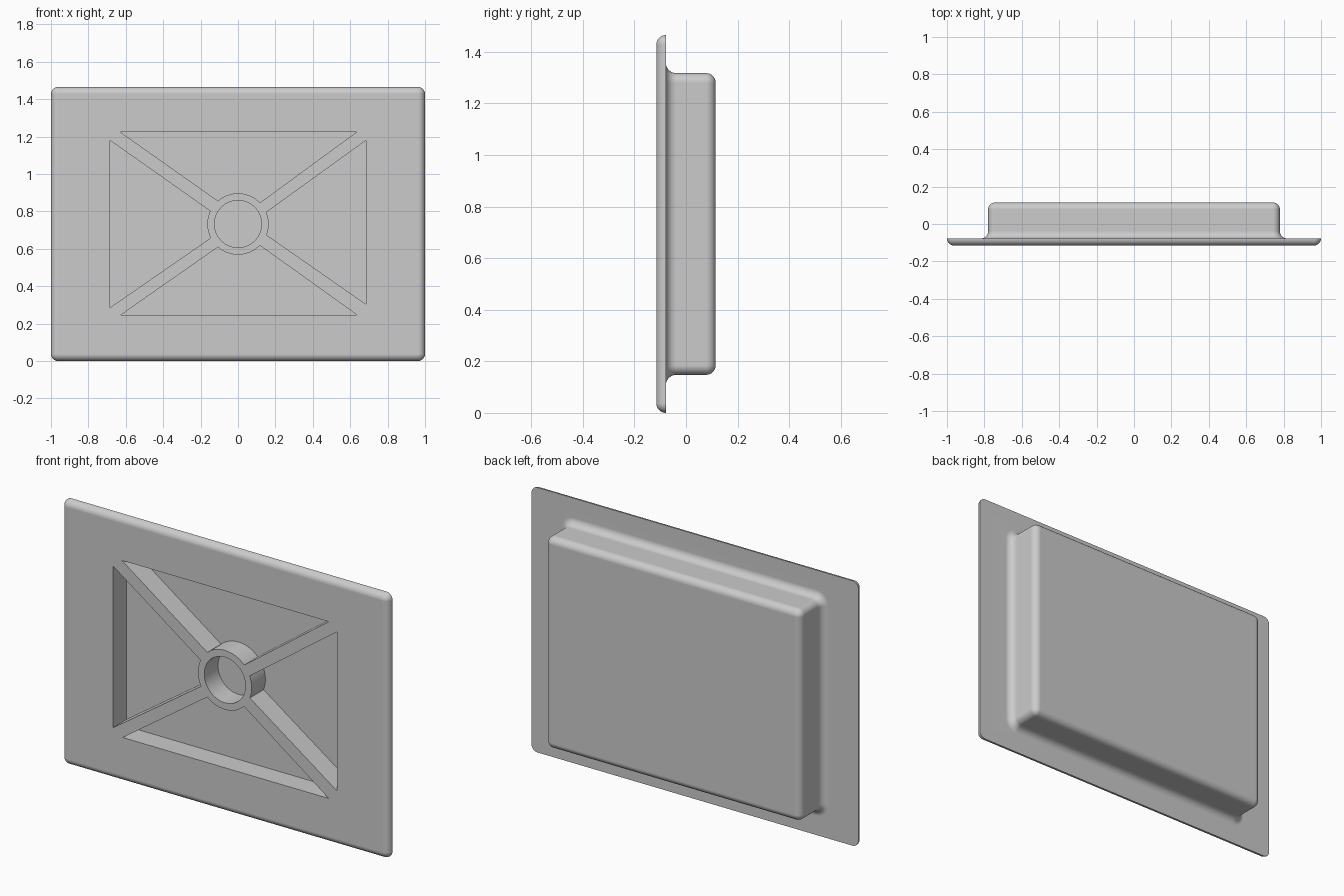
import bpy, bmesh
from math import sin, cos, pi, radians

if "Cube" in bpy.data.objects:
    bpy.data.objects.remove(bpy.data.objects["Cube"])

CZ = 0.7325                       # centre height of the panel
FRONT, LEDGE, BACK = -0.115, -0.078, 0.115
R = 0.037                         # edge rounding radius
N = 8                             # segments per quarter round


def ring(bm, hw, hh, r, y):
    """Rounded rectangle of vertices in the plane at y."""
    r = max(r, 0.0)
    verts = []
    for q, (sx, sz) in enumerate([(1, 1), (-1, 1), (-1, -1), (1, -1)]):
        for i in range(N + 1):
            a = pi / 2 * (q + i / N)
            verts.append(bm.verts.new((sx * (hw - r) + r * cos(a), y,
                                       CZ + sz * (hh - r) + r * sin(a))))
    return verts


def finish(bm, name):
    bmesh.ops.recalc_face_normals(bm, faces=bm.faces)
    mesh = bpy.data.meshes.new(name)
    bm.to_mesh(mesh)
    bm.free()
    obj = bpy.data.objects.new(name, mesh)
    bpy.context.collection.objects.link(obj)
    return obj


# Panel body: rings from the front face round to the back face
W, H = 1.0, CZ                    # flange half sizes
BW, BH = 0.78, 0.585              # raised block half sizes
F = 0.04                          # fillet radius at the block's foot
steps = [pi / 2 * i / N for i in range(N + 1)]
bm = bmesh.new()
rings = []
for a in steps:                   # rounded front rim of the flange
    d = R * (1 - sin(a))
    rings.append(ring(bm, W - d, H - d, R - d, FRONT + R * (1 - cos(a))))
for a in steps:                   # concave fillet
    d = F * (1 - sin(a))
    rings.append(ring(bm, BW + d, BH + d, R + d, LEDGE + F * (1 - cos(a))))
for a in steps:                   # rounded back rim of the block
    d = R * (1 - cos(a))
    rings.append(ring(bm, BW - d, BH - d, R - d, BACK - R * (1 - sin(a))))
count = len(rings[0])
for lo, hi in zip(rings, rings[1:]):
    for i in range(count):
        j = (i + 1) % count
        bm.faces.new((lo[i], lo[j], hi[j], hi[i]))
bm.faces.new(rings[0])
bm.faces.new(rings[-1])
bmesh.ops.remove_doubles(bm, verts=bm.verts, dist=1e-5)
panel = finish(bm, "recessed_panel")

# Recess cutter: four pockets between diagonal ribs, plus the hub hole
FLOOR = FRONT + 0.12


def arc(r, a0, a1, n):
    return [(r * cos(radians(a0 + (a1 - a0) * i / n)),
             CZ + r * sin(radians(a0 + (a1 - a0) * i / n))) for i in range(n + 1)]


HUB = 0.164
outlines = [
    [(-0.63, 1.225), (0.635, 1.225)] + arc(HUB, 44, 131, 16),
    [(-0.685, 0.285), (-0.685, 1.18)] + arc(HUB, 155, 207, 12),
    [(0.635, 0.247), (-0.625, 0.247)] + arc(HUB, 229, 315.5, 16),
    [(0.685, 1.18), (0.685, 0.303)] + arc(HUB, -21, 22.5, 12),
    arc(0.126, 0, 360, 64)[:-1],
]
bm = bmesh.new()
for pts in outlines:
    a = [bm.verts.new((x, FRONT - 0.1, z)) for x, z in pts]
    b = [bm.verts.new((x, FLOOR, z)) for x, z in pts]
    bm.faces.new(a)
    bm.faces.new(b[::-1])
    for i in range(len(pts)):
        j = (i + 1) % len(pts)
        bm.faces.new((a[j], a[i], b[i], b[j]))
cutter = finish(bm, "recess_cutter")
cutter.hide_render = True

# Cut the recesses, then shade
bpy.context.view_layer.objects.active = panel
panel.select_set(True)
cut = panel.modifiers.new("recesses", 'BOOLEAN')
cut.operation = 'DIFFERENCE'
cut.solver = 'EXACT'
cut.object = cutter
bpy.ops.object.modifier_apply(modifier=cut.name)
bpy.data.objects.remove(cutter)
bpy.ops.object.shade_smooth_by_angle(angle=radians(30))
weighted = panel.modifiers.new("even_shading", 'WEIGHTED_NORMAL')
weighted.keep_sharp = True
